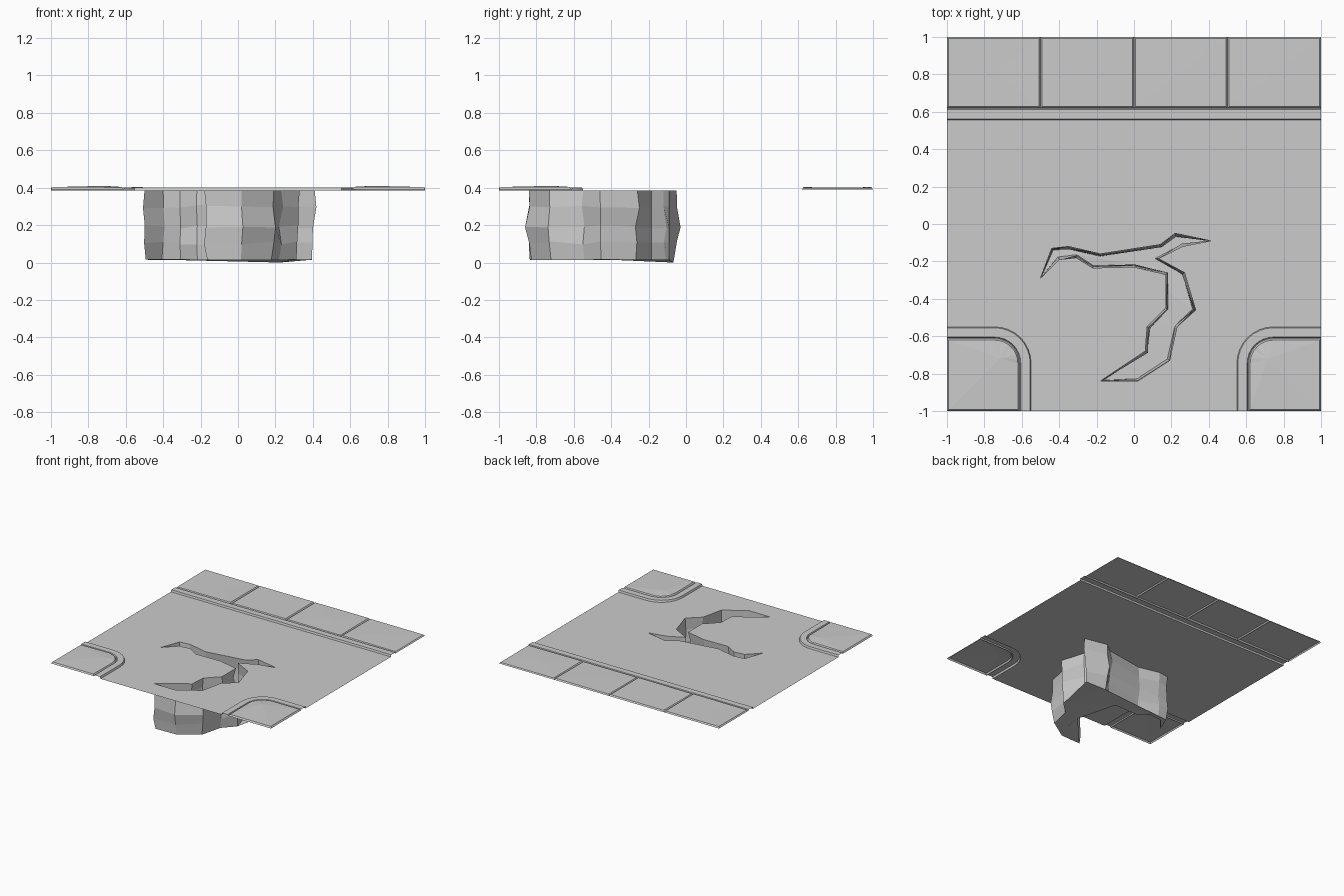
import bpy, bmesh, random
from math import sin, cos, pi
from mathutils import Vector

if "Cube" in bpy.data.objects:
    bpy.data.objects.remove(bpy.data.objects["Cube"])

random.seed(4)
ROAD, CURB, GROOVE = 0.385, 0.40, 0.391


def finish(name, bm):
    me = bpy.data.meshes.new(name)
    bm.to_mesh(me)
    bm.free()
    ob = bpy.data.objects.new(name, me)
    bpy.context.collection.objects.link(ob)
    return ob


def corner_path(side, d, e=1.0):
    """Rounded pavement corner line at distance d, ending on the tile edge e."""
    r = 0.19 - (d - 0.555) * 1.0
    c = d + r
    pts = [(e, e)[:1] + (d,)]
    pts += [(c - r * sin(a), c - r * cos(a)) for a in [i * pi / 16 for i in range(9)]]
    pts.append((d, e))
    return [(side * x, -y) for x, y in pts]


def strip(bm, a, b):
    for i in range(len(a) - 1):
        f = bm.faces.new((a[i], a[i + 1], b[i + 1], b[i]))
        f.normal_update()
        if f.normal.z < 0:
            f.normal_flip()


def ring(bm, pts, z):
    return [bm.verts.new((x, y, z)) for x, y in pts]


def slab(name, outer, inner, z, bump):
    """Bevelled paving stone with a slightly uneven top."""
    bm = bmesh.new()
    lo = ring(bm, outer, GROOVE)
    hi = [bm.verts.new((x, y, z + random.uniform(-0.001, 0.003))) for x, y in inner]
    strip(bm, lo + lo[:1], hi + hi[:1])
    mid = sum((Vector(p) for p in inner), Vector((0, 0))) / len(inner)
    top = bm.verts.new((mid.x, mid.y, z + bump))
    for i in range(len(hi)):
        f = bm.faces.new((hi[i], hi[(i + 1) % len(hi)], top))
        f.normal_update()
        if f.normal.z < 0:
            f.normal_flip()
    finish(name, bm)


# Road surface with a crack-shaped hole
crack = [(-.50, -.29), (-.44, -.13), (-.35, -.12), (-.18, -.16), (.14, -.11), (.22, -.05),
         (.41, -.09), (.26, -.12), (.13, -.185), (.27, -.26), (.33, -.46), (.23, -.55),
         (.19, -.73), (.02, -.84), (-.18, -.84), (.06, -.68), (.07, -.55), (.17, -.45),
         (.17, -.27), (0, -.23), (-.22, -.235), (-.31, -.18), (-.40, -.19)]
border = ([(1, .56), (-1, .56)] + corner_path(-1, .55) + corner_path(1, .55)[::-1])
bm = bmesh.new()
edges = []
for loop in (border, crack):
    vs = ring(bm, loop, ROAD)
    edges += [bm.edges.new((vs[i], vs[(i + 1) % len(vs)])) for i in range(len(vs))]
bmesh.ops.triangle_fill(bm, edges=edges, use_beauty=True, normal=(0, 0, 1))
for f in bm.faces:
    f.normal_update()
    if f.normal.z < 0:
        f.normal_flip()
finish("road_surface", bm)

# Jagged walls and floor of the pit under the crack
n = len(crack)
normals = []
for i in range(n):
    t = Vector(crack[(i + 1) % n]) - Vector(crack[i])
    s = Vector(crack[i]) - Vector(crack[i - 1])
    m = (Vector((-t.y, t.x)).normalized() + Vector((-s.y, s.x)).normalized())
    normals.append(m.normalized())
bm = bmesh.new()
rings = []
for z, off, jit in ((ROAD, 0, 0), (.30, .005, .015), (.19, .002, .02), (.105, -.008, .012), (.015, -.015, .003)):
    row = []
    for p, m in zip(crack, normals):
        q = Vector(p) + m * (off + random.uniform(-jit, jit))
        dz = random.uniform(-1, 1) * min(jit, .01)
        row.append(bm.verts.new((q.x, q.y, z + dz)))
    rings.append(row)
for a, b in zip(rings, rings[1:]):
    for i in range(n):
        j = (i + 1) % n
        bm.faces.new((b[i], b[j], a[j], a[i]))
floor = bm.faces.new(rings[-1][::-1])
bmesh.ops.triangulate(bm, faces=[floor])
# one low corner of the floor rests on the ground
min(rings[-1], key=lambda v: v.co.z).co.z = 0
finish("crack_pit", bm)

# Kerbs: same stepped profile along the back and round both front corners
profile = [(.55, ROAD), (.555, CURB), (.605, CURB), (.609, GROOVE), (.613, GROOVE)]
lines = {"back_kerb": lambda d: [(-1, d + .007), (1, d + .007)],
         "left_kerb": lambda d: corner_path(-1, d),
         "right_kerb": lambda d: corner_path(1, d)}
for name, line in lines.items():
    bm = bmesh.new()
    rows = [ring(bm, line(d), z) for d, z in profile]
    for a, b in zip(rows, rows[1:]):
        strip(bm, a, b)
    finish(name, bm)

# Paving stones: two rounded corners and a row of four at the back
for side, name in ((-1, "left_corner_slab"), (1, "right_corner_slab")):
    slab(name, corner_path(side, .613) + [(side, -1)],
         corner_path(side, .621, .992) + [(side * .992, -.992)], .402, .008)
for k in range(4):
    x0, x1 = -1 + k * .5, -.5 + k * .5
    y0, y1, b = .62, 1, .008
    slab("back_slab_%d" % (k + 1), [(x0, y0), (x1, y0), (x1, y1), (x0, y1)],
         [(x0 + b, y0 + b), (x1 - b, y0 + b), (x1 - b, y1 - b), (x0 + b, y1 - b)], .400, .002)
